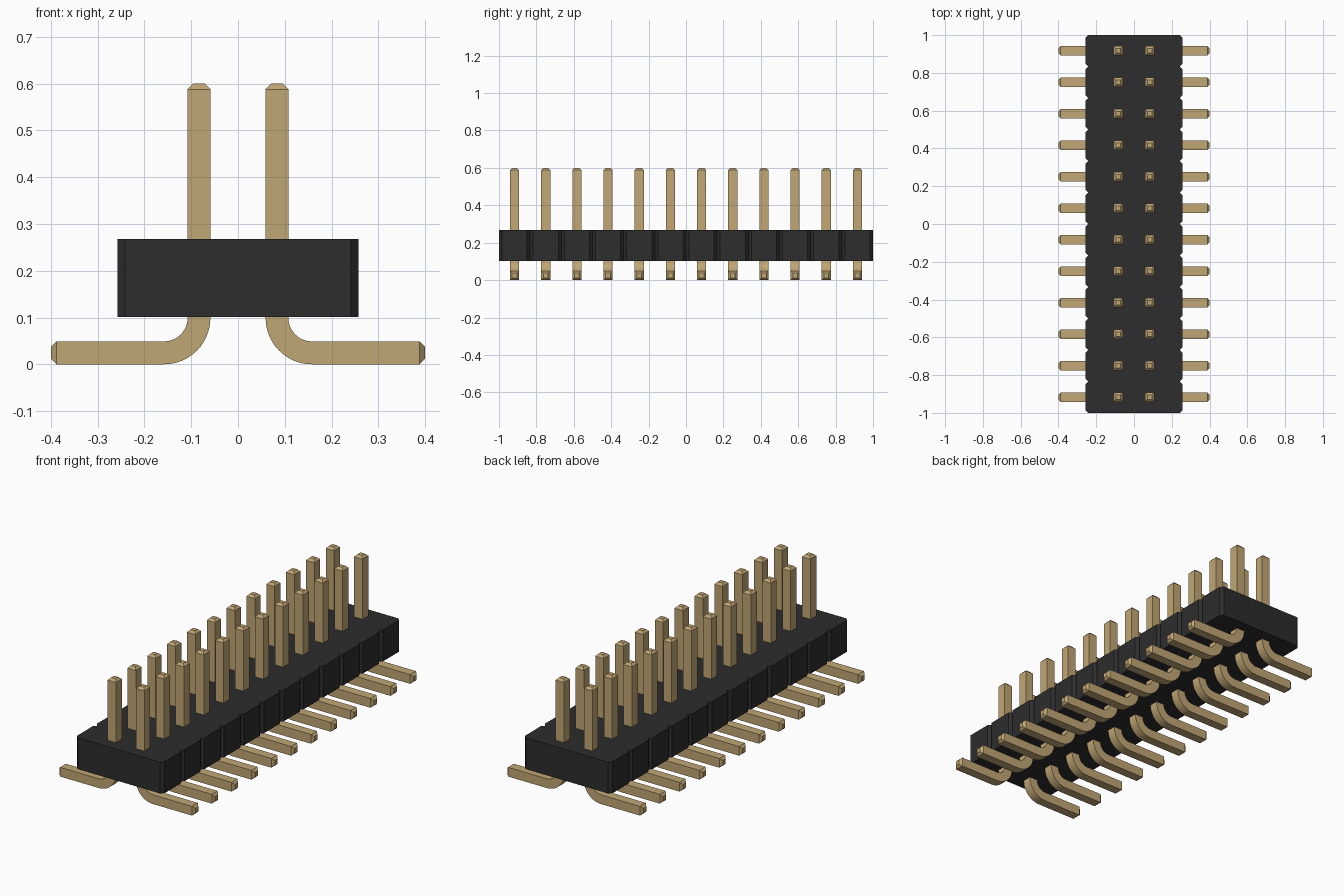
import bpy, bmesh, math

cube = bpy.data.objects.get("Cube")
if cube:
    bpy.data.objects.remove(cube)

ROWS = 12
PITCH = 2 / ROWS
BODY_X, BODY_Z0, BODY_Z1, CUT = 0.258, 0.101, 0.268, 0.016
PIN_X, PIN_W, TIP = 0.0835, 0.049, 0.012
PIN_TOP, FOOT_X, BEND_R = 0.6, 0.4, 0.0745


def material(name, rgb):
    m = bpy.data.materials.new(name)
    m.use_nodes = True
    m.diffuse_color = (*rgb, 1)
    m.node_tree.nodes["Principled BSDF"].inputs["Base Color"].default_value = (*rgb, 1)
    return m


def to_mesh(bm, name, mat):
    bmesh.ops.recalc_face_normals(bm, faces=bm.faces)
    me = bpy.data.meshes.new(name)
    bm.to_mesh(me)
    bm.free()
    me.materials.append(mat)
    return me


def add(name, me):
    ob = bpy.data.objects.new(name, me)
    bpy.context.collection.objects.link(ob)
    return ob


black = material("black plastic", (0.026, 0.026, 0.026))
gold = material("gold metal", (0.53, 0.385, 0.175))

# Housing: an outline with chamfered corners on every cell, extruded upward
right = []
for i in range(ROWS):
    y0 = -1 + i * PITCH
    right += [(BODY_X - CUT, y0), (BODY_X, y0 + CUT),
              (BODY_X, y0 + PITCH - CUT)]
right.append((BODY_X - CUT, 1))
outline = right + [(-x, y) for x, y in reversed(right)]
bm = bmesh.new()
base = bm.faces.new([bm.verts.new((x, y, BODY_Z0)) for x, y in outline])
top = bmesh.ops.extrude_face_region(bm, geom=[base])["geom"]
bmesh.ops.translate(bm, vec=(0, 0, BODY_Z1 - BODY_Z0),
                    verts=[g for g in top if isinstance(g, bmesh.types.BMVert)])
add("housing", to_mesh(bm, "housing", black))

# Pin path: (x, z, angle of the cross-section, half width), top to foot end
half = PIN_W / 2
bend_x, bend_z = PIN_X + BEND_R, half + BEND_R
path = [(PIN_X, PIN_TOP, 0, half - TIP), (PIN_X, PIN_TOP - TIP, 0, half)]
for k in range(13):
    a = math.pi / 2 * k / 12
    path.append((bend_x - BEND_R * math.cos(a), bend_z - BEND_R * math.sin(a), a, half))
path += [(FOOT_X - TIP, half, math.pi / 2, half),
         (FOOT_X, half, math.pi / 2, half - TIP)]

# Square section swept along the path, with tapered ends
bm = bmesh.new()
rings = []
for x, z, a, h in path:
    c, s = math.cos(a), math.sin(a)
    rings.append([bm.verts.new((x + u * h * c, v * h, z + u * h * s))
                  for u, v in ((-1, -1), (1, -1), (1, 1), (-1, 1))])
for r0, r1 in zip(rings, rings[1:]):
    for j in range(4):
        k = (j + 1) % 4
        bm.faces.new((r0[j], r0[k], r1[k], r1[j]))
bm.faces.new(rings[0])
bm.faces.new(rings[-1])
pin = to_mesh(bm, "pin", gold)
pin.shade_smooth()
pin.set_sharp_from_angle(angle=math.radians(30))

# Two rows of pins, the right row turned to face outward
for i in range(ROWS):
    for side, turn in (("left", 0), ("right", math.pi)):
        ob = add(f"{side}_pin_{i + 1}", pin)
        ob.location.y = -1 + (i + 0.5) * PITCH
        ob.rotation_euler.z = turn
